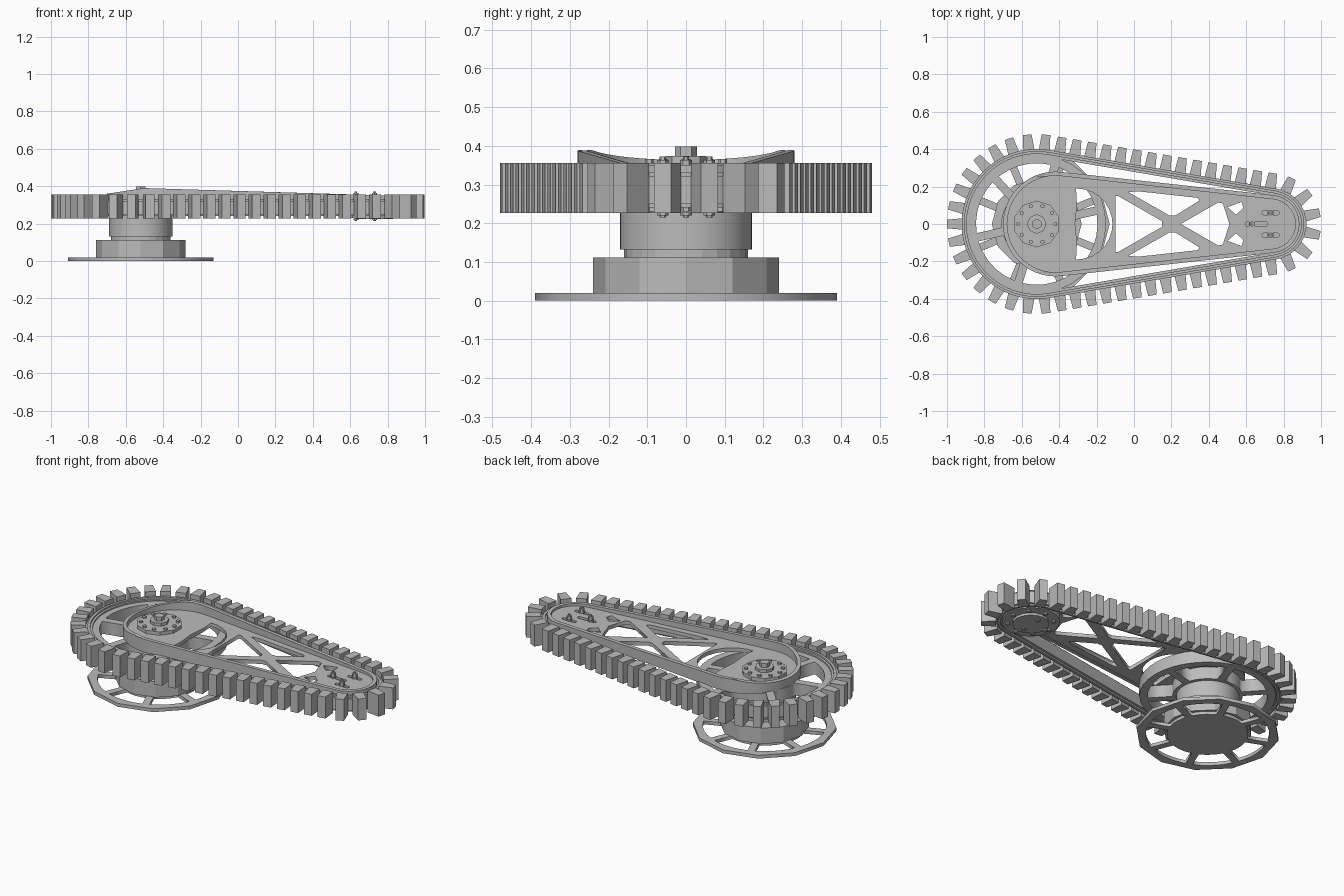
import bpy, bmesh, math
from math import sin, cos, pi, asin, acos, sqrt
from mathutils import Matrix, Vector

cube = bpy.data.objects.get("Cube")
if cube:
    bpy.data.objects.remove(cube, do_unlink=True)

grey = bpy.data.materials.new("plain grey")
grey.use_nodes = True
grey.diffuse_color = (0.5, 0.5, 0.5, 1)
grey.node_tree.nodes["Principled BSDF"].inputs["Base Color"].default_value = (0.5, 0.5, 0.5, 1)

BIG, SMALL = -0.52, 0.73          # wheel axle positions along x


def link(name, mesh):
    mesh.materials.clear()
    mesh.materials.append(grey)
    obj = bpy.data.objects.new(name, mesh)
    bpy.context.collection.objects.link(obj)
    return obj


def plate(name, outlines, z0, z1):
    """Extrude a flat outline; the outlines after the first are holes."""
    cu = bpy.data.curves.new(name, 'CURVE')
    cu.dimensions = '2D'
    cu.fill_mode = 'BOTH'
    cu.extrude = (z1 - z0) / 2
    for pts in outlines:
        sp = cu.splines.new('POLY')
        sp.points.add(len(pts) - 1)
        for p, (x, y) in zip(sp.points, pts):
            p.co = (x, y, 0, 1)
        sp.use_cyclic_u = True
    tmp = bpy.data.objects.new("temp", cu)
    bpy.context.collection.objects.link(tmp)
    deps = bpy.context.evaluated_depsgraph_get()
    mesh = bpy.data.meshes.new_from_object(tmp.evaluated_get(deps))
    bpy.data.objects.remove(tmp, do_unlink=True)
    bm = bmesh.new()
    bm.from_mesh(mesh)
    bmesh.ops.remove_doubles(bm, verts=bm.verts, dist=1e-5)
    bmesh.ops.translate(bm, verts=bm.verts, vec=(0, 0, (z0 + z1) / 2))
    bmesh.ops.recalc_face_normals(bm, faces=bm.faces)
    bm.to_mesh(mesh)
    bm.free()
    return link(name, mesh)


def arc(cx, r, a0, a1, n):
    return [(cx + r * cos(a0 + (a1 - a0) * i / n), r * sin(a0 + (a1 - a0) * i / n))
            for i in range(n + 1)]


def circle(cx, r, n):
    return arc(cx, r, 0, 2 * pi, n)[:-1]


def capsule(x1, r1, x2, r2, n=28):
    """Outline of a taut belt around two circles."""
    a = acos((r1 - r2) / (x2 - x1))
    return arc(x1, r1, a, 2 * pi - a, n) + arc(x2, r2, -a, a, n // 2)


def cylinders(name, items, n):
    """Several upright cylinders (x, y, radius, z0, z1) in one object."""
    bm = bmesh.new()
    for x, y, r, z0, z1 in items:
        bmesh.ops.create_cone(bm, cap_ends=True, segments=n, radius1=r, radius2=r,
                              depth=z1 - z0, matrix=Matrix.Translation((x, y, (z0 + z1) / 2)))
    mesh = bpy.data.meshes.new(name)
    bm.to_mesh(mesh)
    bm.free()
    return link(name, mesh)


def spoked(name, hub, rim, outer, count, width, phase, z0, z1, sides):
    holes = []
    for i in range(count):
        a, b = phase + 2 * pi * i / count, phase + 2 * pi * (i + 1) / count
        d0, d1 = asin(width / 2 / hub), asin(width / 2 / rim)
        holes.append(arc(BIG, hub, a + d0, b - d0, 5) + arc(BIG, rim, b - d1, a + d1, 5))
    return plate(name, [circle(BIG, outer, sides)] + holes, z0, z1)


def mirror_y(pts):
    return [(x, -y) for x, y in pts]


def slot(cx, cy, half, r):
    right = [(x + half, y + cy) for x, y in arc(cx, r, -pi / 2, pi / 2, 5)]
    left = [(x - half, y + cy) for x, y in arc(cx, r, pi / 2, 1.5 * pi, 5)]
    return right + left


# Base stand
spoked("base_ring", 0.22, 0.335, 0.39, 8, 0.04, pi / 8, 0, 0.02, 12)
cylinders("base_hub", [(BIG, 0, 0.24, 0.018, 0.112)], 12)
cylinders("neck_gap", [(BIG, 0, 0.16, 0.11, 0.135)], 24)
neck = cylinders("neck", [(BIG, 0, 0.17, 0.132, 0.245)], 48)
bpy.context.view_layer.objects.active = neck
neck.select_set(True)
bpy.ops.object.shade_smooth_by_angle()
neck.select_set(False)

# Wheels inside the track
spoked("drive_wheel", 0.19, 0.325, 0.37, 6, 0.045, 0.22, 0.24, 0.314, 36)
cylinders("idler_wheel", [(SMALL, 0, 0.157, 0.24, 0.312)], 32)
cylinders("idler_boss", [(SMALL, 0, 0.1, 0.226, 0.242)], 16)
cylinders("idler_studs", [(SMALL + 0.125 * cos(i * pi / 4), 0.125 * sin(i * pi / 4),
                           0.012, 0.23, 0.242) for i in range(8)], 6)

# Track belt and its raised edges
plate("track_belt", [capsule(BIG, 0.402, SMALL, 0.192), capsule(BIG, 0.362, SMALL, 0.152)],
      0.25, 0.322)
plate("track_rib", [capsule(BIG, 0.39, SMALL, 0.18), capsule(BIG, 0.375, SMALL, 0.165)],
      0.24, 0.332)

# Track teeth, evenly spaced along the belt
PATH_R, PATH_r = 0.39, 0.18
TEETH = 53
tilt = acos((PATH_R - PATH_r) / (SMALL - BIG))
arc1 = PATH_R * (pi - tilt)
run = sqrt((SMALL - BIG) ** 2 - (PATH_R - PATH_r) ** 2)
half_path = arc1 + run + PATH_r * tilt


def track_point(s):
    """Belt position and outward angle at distance s from the rear, upper half."""
    if s < arc1:
        t = pi - s / PATH_R
        return BIG + PATH_R * cos(t), PATH_R * sin(t), t
    if s < arc1 + run:
        d = s - arc1
        return (BIG + PATH_R * cos(tilt) + d * sin(tilt),
                PATH_R * sin(tilt) - d * cos(tilt), tilt)
    t = tilt - (s - arc1 - run) / PATH_r
    return SMALL + PATH_r * cos(t), PATH_r * sin(t), t


bm = bmesh.new()
for i in range(-(TEETH // 2), TEETH // 2 + 1):
    x, y, t = track_point(abs(i) * 2 * half_path / TEETH)
    if i < 0:
        y, t = -y, -t
    made = bmesh.ops.create_cube(bm, size=1)["verts"]
    for v in made:
        tip = v.co.x > 0
        v.co = Vector((0.09 if tip else 0.008, v.co.y * (0.046 if tip else 0.06),
                       0.291 + v.co.z * 0.128))
    bmesh.ops.transform(bm, verts=made,
                        matrix=Matrix.Translation((x, y, 0)) @ Matrix.Rotation(t, 4, 'Z'))
mesh = bpy.data.meshes.new("track_teeth")
bm.to_mesh(mesh)
bm.free()
link("track_teeth", mesh)

# Arm plate with window, truss openings and bolt slots
ARM = -0.42
window = [(-0.31 + 0.195 * cos(a), 0.19 * sin(a))
          for a in [(-0.5 + i / 14) * pi for i in range(15)]] + [(-0.305, 0.1), (-0.315, 0), (-0.305, -0.1)]
upper_gap = [(-0.03, 0.17), (0.02, 0.175), (0.34, 0.14), (0.35, 0.125), (0.22, 0.045), (0.19, 0.045)]
small_gap = [(0.5, 0.09), (0.575, 0.118), (0.585, 0.085), (0.545, 0.05)]
holes = [window, upper_gap, mirror_y(upper_gap), small_gap, mirror_y(small_gap),
         [(-0.1, 0.15), (-0.085, 0.15), (0.15, 0.015), (0.15, -0.015), (-0.085, -0.15), (-0.1, -0.15)],
         [(0.25, 0), (0.45, 0.115), (0.475, 0.11), (0.51, 0), (0.475, -0.11), (0.45, -0.115)],
         slot(0.655, 0, 0.05, 0.011), slot(SMALL, 0.06, 0.035, 0.011),
         slot(SMALL, -0.06, 0.035, 0.011)]
plate("arm_plate", [capsule(ARM, 0.27, SMALL, 0.145)] + holes, 0.314, 0.336)

# Arm wall, highest above the drive wheel and tapering to both ends
wall = plate("arm_wall", [capsule(ARM, 0.28, SMALL, 0.155), capsule(ARM, 0.258, SMALL, 0.133)],
             0.31, 0.36)
for v in wall.data.vertices:
    if v.co.z > 0.34:
        if v.co.x < -0.5:
            v.co.z = 0.36 + 0.15 * (v.co.x + 0.7)
        else:
            v.co.z = max(0.35, 0.39 - 0.031 * (v.co.x + 0.5))

# Bolted hub cap
cylinders("hub_cap", [(BIG, 0, 0.125, 0.334, 0.356)], 10)
cylinders("hub_cap_bolts", [(BIG + 0.1 * cos(i * pi / 5), 0.1 * sin(i * pi / 5), 0.011, 0.354, 0.366)
                            for i in range(10)], 6)
cylinders("hub_collar", [(BIG, 0, 0.052, 0.354, 0.374)], 8)
cylinders("hub_nut", [(BIG, 0, 0.028, 0.372, 0.398)], 6)

# Idler tension bolts: shank, washer, head and lower nut
spots = [(0.63, 0), (SMALL, 0.06), (SMALL, -0.06)]
cylinders("tension_bolts", [(x, y, r, z0, z1) for x, y in spots for r, z0, z1 in
                            ((0.008, 0.215, 0.372), (0.018, 0.336, 0.342),
                             (0.015, 0.342, 0.363), (0.015, 0.22, 0.242))], 6)
